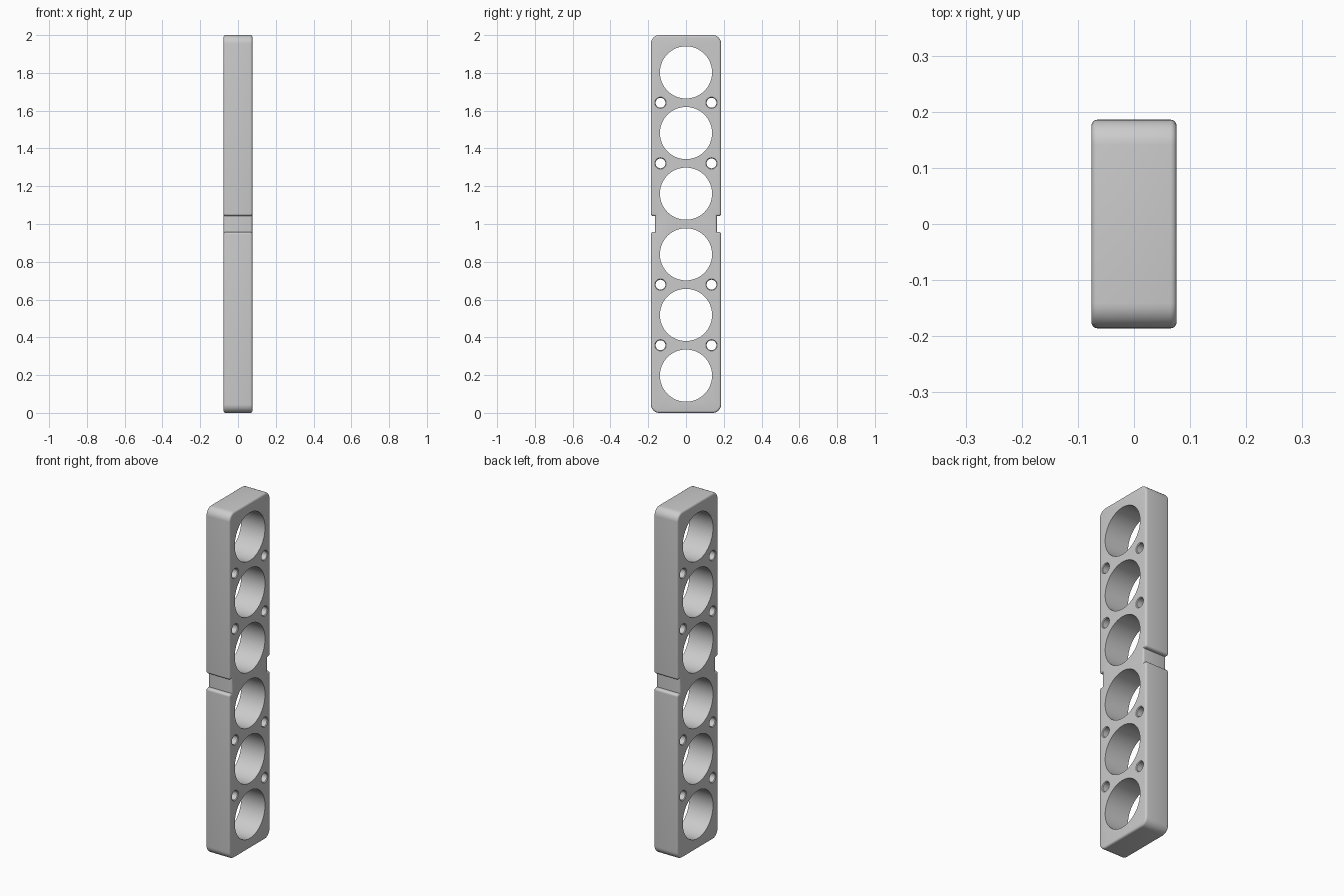
import bpy, bmesh, math
from mathutils import Vector

cube = bpy.data.objects.get("Cube")
if cube:
    bpy.data.objects.remove(cube, do_unlink=True)

HX, HY, H = 0.076, 0.186, 2.0       # half thickness, half width, height
MID = H / 2
NOTCH_H, NOTCH_D = 0.042, 0.023     # half height and depth of the side notches
PITCH, BIG_R = 0.321, 0.138
SMALL_R, SMALL_Y = 0.026, 0.135
LIP = 0.004

grey = bpy.data.materials.new("plain_grey")
grey.use_nodes = True
colour = (0.6, 0.6, 0.6, 1)
grey.diffuse_color = colour
grey.node_tree.nodes["Principled BSDF"].inputs["Base Color"].default_value = colour


def make_object(name, bm):
    bmesh.ops.recalc_face_normals(bm, faces=bm.faces)
    mesh = bpy.data.meshes.new(name)
    bm.to_mesh(mesh)
    bm.free()
    mesh.materials.append(grey)
    obj = bpy.data.objects.new(name, mesh)
    bpy.context.collection.objects.link(obj)
    return obj


def rounded(points):
    """Outline of (y, z, radius) points with each corner filleted."""
    out = []
    for i, (y, z, r) in enumerate(points):
        p = Vector((y, z))
        if r == 0:
            out.append(p)
            continue
        a = (Vector(points[i - 1][:2]) - p).normalized()
        b = (Vector(points[(i + 1) % len(points)][:2]) - p).normalized()
        for k in range(9):
            t = k / 8 * math.pi / 2
            out.append(p + r * (a * (1 - math.sin(t)) + b * (1 - math.cos(t))))
    return out


def add_hole(bm, y, z, rings, sides):
    """Closed turned cutter along x from (x, radius) rings."""
    loops = []
    for x, r in rings:
        loops.append([bm.verts.new((x, y + r * math.cos(k * math.tau / sides),
                                    z + r * math.sin(k * math.tau / sides)))
                      for k in range(sides)])
    for a, b in zip(loops, loops[1:]):
        for k in range(sides):
            n = (k + 1) % sides
            bm.faces.new((a[k], a[n], b[n], b[k]))
    bm.faces.new(loops[0])
    bm.faces.new(loops[-1])


# Bar outline with rounded ends and a notch in each long side
corner, lip = 0.045, 0.013
quarter = [(HY - NOTCH_D, NOTCH_H, 0), (HY, NOTCH_H, lip), (HY, MID, corner)]
right_side = [(y, -z, r) for y, z, r in reversed(quarter)] + quarter
outline = right_side + [(-y, -z, r) for y, z, r in right_side]

bm = bmesh.new()
face = bm.faces.new([bm.verts.new((-HX, p.x, p.y + MID)) for p in rounded(outline)])
res = bmesh.ops.extrude_face_region(bm, geom=[face])
bmesh.ops.translate(bm, vec=(2 * HX, 0, 0),
                    verts=[v for v in res["geom"] if isinstance(v, bmesh.types.BMVert)])
if not face.is_valid or len(bm.faces) == 0:
    raise RuntimeError("bar outline failed")
# Round the rim of both broad faces
bmesh.ops.recalc_face_normals(bm, faces=bm.faces)
rim = [e for e in bm.edges if abs(e.verts[0].co.x - e.verts[1].co.x) < 1e-6]
bmesh.ops.bevel(bm, geom=rim, offset=0.011, segments=4, profile=0.5,
                affect='EDGES', clamp_overlap=False)
bar = make_object("holder_bar", bm)

# Six large bores and four pairs of small, softly edged holes
bm = bmesh.new()
for i in range(6):
    add_hole(bm, 0, MID + (i - 2.5) * PITCH, [(-0.2, BIG_R), (0.2, BIG_R)], 96)
small = [(-HX - LIP, SMALL_R + 2 * LIP), (-HX + LIP, SMALL_R),
         (HX - LIP, SMALL_R), (HX + LIP, SMALL_R + 2 * LIP)]
for step in (-2, -1, 1, 2):
    for side in (-1, 1):
        add_hole(bm, side * SMALL_Y, MID + step * PITCH, small, 40)
cutter = make_object("hole_cutter", bm)
cutter.hide_render = True

mod = bar.modifiers.new("holes", 'BOOLEAN')
mod.operation = 'DIFFERENCE'
mod.solver = 'EXACT'
mod.object = cutter
bpy.ops.object.select_all(action='DESELECT')
bpy.context.view_layer.objects.active = bar
bar.select_set(True)
bpy.ops.object.modifier_apply(modifier=mod.name)
bpy.data.objects.remove(cutter, do_unlink=True)
bpy.ops.object.shade_smooth_by_angle(angle=math.radians(30))
